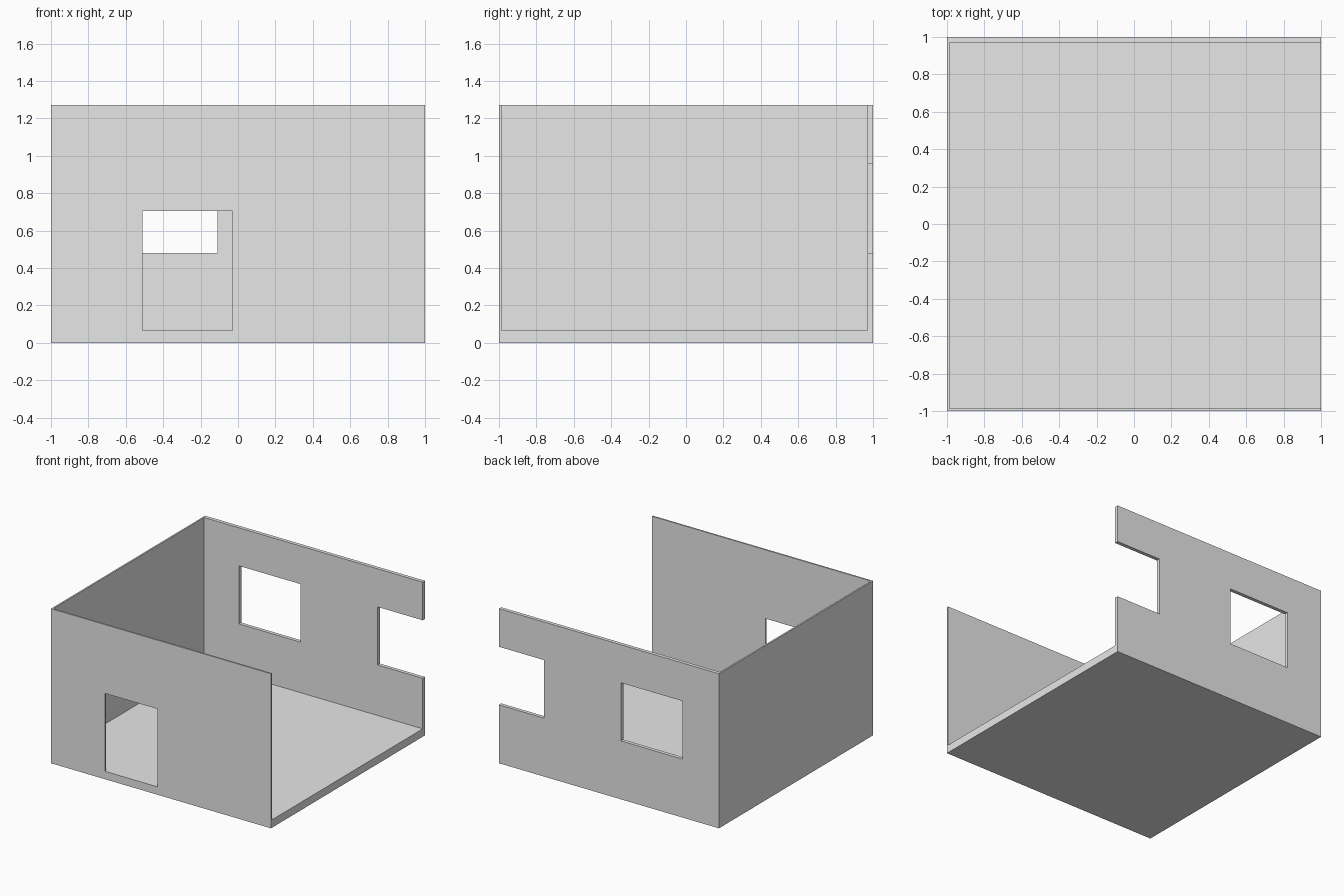
import bpy
from mathutils import Vector

cube = bpy.data.objects.get("Cube")
if cube:
    bpy.data.objects.remove(cube, do_unlink=True)

# Main sizes
HEIGHT = 1.27
FLOOR = 0.065
THIN = 0.013      # front and right walls
THICK = 0.03      # back wall
SILL, LINTEL = 0.48, 0.957
OVER = 0.2        # how far cutters pass through the shell

plaster = bpy.data.materials.new("plain_grey")
plaster.use_nodes = True
grey = (0.8, 0.8, 0.8, 1)
plaster.diffuse_color = grey
plaster.node_tree.nodes["Principled BSDF"].inputs["Base Color"].default_value = grey


def box(name, low, high):
    """Axis-aligned box between two corners."""
    low, high = Vector(low), Vector(high)
    bpy.ops.mesh.primitive_cube_add(size=1)
    obj = bpy.context.object
    obj.name = obj.data.name = name
    for v in obj.data.vertices:
        v.co = (low + high) / 2 + v.co * (high - low)
    obj.data.materials.append(plaster)
    return obj


def cut(target, name, low, high):
    """Cut a box-shaped opening out of the target."""
    cutter = box(name, low, high)
    cutter.hide_render = True
    mod = target.modifiers.new(name, 'BOOLEAN')
    mod.operation = 'DIFFERENCE'
    mod.solver = 'EXACT'
    mod.object = cutter
    bpy.context.view_layer.objects.active = target
    bpy.ops.object.modifier_apply(modifier=name)
    bpy.data.objects.remove(cutter, do_unlink=True)


# Floor slab and three walls in one piece
room = box("room_shell", (-1, -1, 0), (1, 1, HEIGHT))

# Room space, open at the top and on the +x side
cut(room, "room_space", (-1 + THIN, -1 + THIN, FLOOR),
    (1 + OVER, 1 - THICK, HEIGHT + OVER))

# Doorway in the front wall
cut(room, "doorway", (-0.51, -1 - OVER, FLOOR), (-0.03, -1 + OVER, 0.705))

# Window in the back wall, and a second one running out at its open end
for name, x0, x1 in (("window", -0.67, -0.11), ("end_window", 0.59, 1 + OVER)):
    cut(room, name, (x0, 1 - OVER, SILL), (x1, 1 + OVER, LINTEL))
